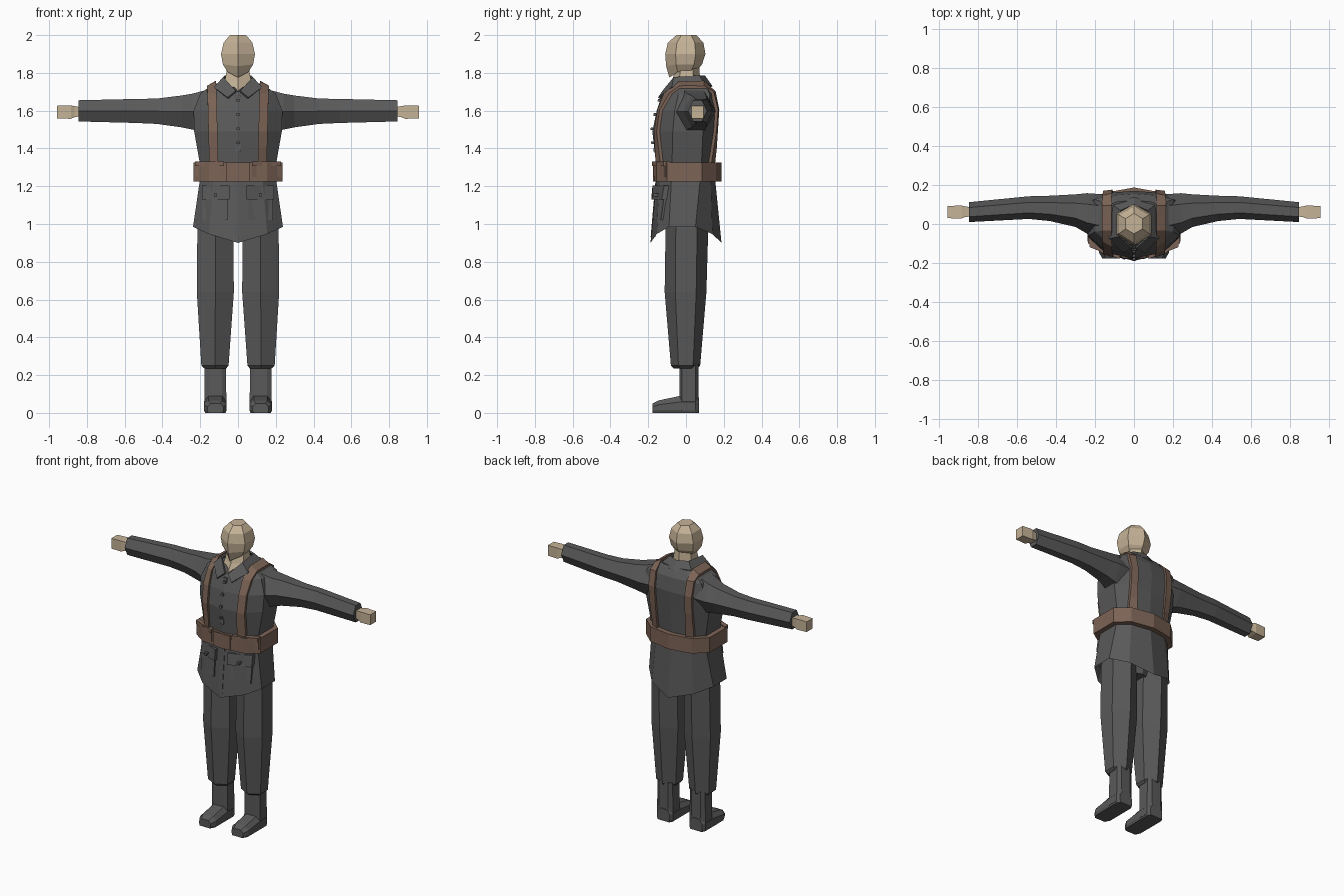
import bpy, bmesh
from mathutils import Vector
from mathutils.bvhtree import BVHTree

cube = bpy.data.objects.get("Cube")
if cube:
    bpy.data.objects.remove(cube)


def material(name, rgb):
    m = bpy.data.materials.new(name)
    m.use_nodes = True
    m.diffuse_color = (*rgb, 1)
    m.node_tree.nodes["Principled BSDF"].inputs["Base Color"].default_value = (*rgb, 1)
    return m


CLOTH = material("grey cloth", (0.10, 0.10, 0.10))
SKIN = material("pale skin", (0.56, 0.45, 0.31))
LEATHER = material("brown leather", (0.20, 0.125, 0.092))


def make(name, verts, faces, mat):
    mesh = bpy.data.meshes.new(name)
    mesh.from_pydata([tuple(v) for v in verts], [], faces)
    bm = bmesh.new()
    bm.from_mesh(mesh)
    bmesh.ops.recalc_face_normals(bm, faces=bm.faces)
    bm.to_mesh(mesh)
    bm.free()
    mesh.materials.append(mat)
    obj = bpy.data.objects.new(name, mesh)
    bpy.context.collection.objects.link(obj)
    return obj


def loft(name, rings, mat):
    """Join equal rings of points into a closed solid."""
    n = len(rings[0])
    verts = [p for r in rings for p in r]
    faces = [(i * n + j, i * n + (j + 1) % n, (i + 1) * n + (j + 1) % n, (i + 1) * n + j)
             for i in range(len(rings) - 1) for j in range(n)]
    faces += [tuple(range(n)), tuple(range(len(verts) - n, len(verts)))]
    return make(name, verts, faces, mat)


def both(half):
    """Close a half ring, running front to back, by mirroring it in x."""
    return half + [(-x, y, z) for x, y, z in half[-2:0:-1]]


def body_ring(z, w, f, mf, sf, sb, mb, b, front_drop=0.0, back_drop=0.0):
    m = 0.65 * w
    return both([(0, -f, z - front_drop), (m, -mf, z - front_drop * 0.45), (w, -sf, z),
                 (w, sb, z), (m, mb, z - back_drop * 0.45), (0, b, z - back_drop)])


def hex_ring(z, w, f, b, cx=0.0, drop=0.0, side=0.5):
    return [(cx, -f, z - drop), (cx + w, -f * side, z), (cx + w, b * side, z),
            (cx, b, z), (cx - w, b * side, z), (cx - w, -f * side, z)]


def tree(obj):
    return BVHTree.FromPolygons([v.co for v in obj.data.vertices],
                                [p.vertices[:] for p in obj.data.polygons])


def hit(bvh, origin, direction):
    return bvh.ray_cast(Vector(origin), Vector(direction))[0]


def plate(name, bvh, x0, x1, z0, z1, depth, mat, sink=0.02):
    """Raise a panel from the front of a surface."""
    outer = [hit(bvh, (x, -1, z), (0, 1, 0)) + Vector((0, -depth, 0))
             for x, z in ((x0, z0), (x1, z0), (x1, z1), (x0, z1))]
    inner = [p + Vector((0, depth + sink, 0)) for p in outer]
    return loft(name, [inner, outer], mat)


# Jacket, with the hem pointed at front and back
jacket = loft("jacket", [
    body_ring(1.06, 0.20, 0.14, 0.12, 0.08, 0.05, 0.11, 0.14),
    body_ring(0.985, 0.238, 0.188, 0.155, 0.09, 0.05, 0.14, 0.188, 0.085, 0.085),
    body_ring(1.28, 0.195, 0.155, 0.138, 0.075, 0.08, 0.13, 0.15),
    body_ring(1.49, 0.232, 0.178, 0.145, 0.07, 0.09, 0.15, 0.16),
    body_ring(1.60, 0.235, 0.155, 0.13, 0.06, 0.12, 0.158, 0.17),
    body_ring(1.69, 0.20, 0.125, 0.10, 0.04, 0.125, 0.145, 0.155),
    body_ring(1.745, 0.125, 0.11, 0.08, 0.03, 0.10, 0.115, 0.12, 0.045),
], CLOTH)
jacket_tree = tree(jacket)

# Collar flaps
top = [(0.012, -0.125, 1.705), (0.078, -0.065, 1.778), (0.07, 0.07, 1.787), (0, 0.10, 1.787)]
low = [(0.055, -0.148, 1.67), (0.128, -0.075, 1.725), (0.112, 0.10, 1.74), (0, 0.14, 1.73)]
collar = make("collar", top + low, [(i, i + 1, i + 5, i + 4) for i in range(3)], CLOTH)
collar.modifiers.new("Mirror", "MIRROR").use_clip = True
collar.modifiers.new("Thickness", "SOLIDIFY").thickness = 0.012

# Neck and head
loft("neck", [hex_ring(1.70, 0.08, 0.108, 0.08), hex_ring(1.755, 0.07, 0.075, 0.075),
              hex_ring(1.84, 0.055, 0.05, 0.07)], SKIN)
loft("head", [
    hex_ring(1.805, 0.055, 0.088, 0.05, drop=0.03),
    hex_ring(1.845, 0.08, 0.105, 0.085, drop=0.01),
    hex_ring(1.90, 0.09, 0.11, 0.103),
    hex_ring(1.96, 0.076, 0.096, 0.092),
    hex_ring(2.0, 0.043, 0.05, 0.055),
], SKIN)

# Belt and buckle
belt_shape = (0.235, 0.175, 0.155, 0.10, 0.085, 0.16, 0.187)
belt = loft("belt", [body_ring(1.225, *belt_shape), body_ring(1.325, *belt_shape)], LEATHER)
belt_tree = tree(belt)
plate("belt_buckle", belt_tree, -0.062, 0.062, 1.228, 1.322, 0.008, LEATHER)

# Jacket front placket and buttons
plate("placket", jacket_tree, -0.012, 0.012, 1.385, 1.68, 0.008, CLOTH)
for i in range(4):
    z = 1.43 + 0.075 * i
    plate("jacket_button", jacket_tree, -0.008, 0.008, z - 0.007, z + 0.007, 0.014, CLOTH)
plate("skirt_placket", jacket_tree, -0.014, 0.014, 0.93, 1.23, 0.004, CLOTH)


def hex_tube(x, y0, y1, z0, z1):
    """Arm section across x, with an edge along its front and back."""
    d, m = (y1 - y0) * 0.27, (z0 + z1) / 2
    return [(x, y0, m), (x, y0 + d, z1), (x, y1 - d, z1),
            (x, y1, m), (x, y1 - d, z0), (x, y0 + d, z0)]


def box_section(x, y0, y1, z0, z1):
    return [(x, y0, z0), (x, y1, z0), (x, y1, z1), (x, y0, z1)]


def flip(rings, s):
    return [[(s * x, y, z) for x, y, z in r] for r in rings]


for s, side in ((1, "left"), (-1, "right")):
    # Sleeve and hand
    loft(side + "_sleeve", flip([
        hex_tube(0.13, -0.08, 0.15, 1.47, 1.72),
        hex_tube(0.24, -0.05, 0.158, 1.50, 1.69),
        hex_tube(0.30, -0.015, 0.152, 1.512, 1.68),
        hex_tube(0.43, 0.015, 0.145, 1.53, 1.664),
        hex_tube(0.54, 0.026, 0.142, 1.535, 1.662),
        hex_tube(0.845, 0.01, 0.112, 1.543, 1.655),
    ], s), CLOTH)
    loft(side + "_hand", flip([
        box_section(0.83, 0.04, 0.085, 1.572, 1.618),
        box_section(0.865, 0.036, 0.09, 1.565, 1.624),
        box_section(0.885, 0.028, 0.095, 1.557, 1.628),
        box_section(0.957, 0.03, 0.092, 1.558, 1.626),
    ], s), SKIN)

    # Trouser leg, tucked in at the ankle
    loft(side + "_trouser_leg", [
        hex_ring(0.236, 0.058, 0.065, 0.06, s * 0.12),
        hex_ring(0.25, 0.072, 0.08, 0.075, s * 0.122),
        hex_ring(0.64, 0.098, 0.113, 0.108, s * 0.12),
        hex_ring(0.98, 0.095, 0.108, 0.118, s * 0.12),
        hex_ring(1.08, 0.085, 0.10, 0.11, s * 0.11),
    ], CLOTH)

    # Boot: shaft, then a foot lofted from heel to toe
    c = s * 0.12
    loft(side + "_boot_shaft", [
        [(c - w, -0.022, z), (c - w * 0.6, -0.034, z), (c + w * 0.6, -0.034, z),
         (c + w, -0.022, z), (c + w, 0.05, z), (c + w * 0.6, 0.066, z),
         (c - w * 0.6, 0.066, z), (c - w, 0.05, z)]
        for z, w in ((0.01, 0.06), (0.09, 0.058), (0.26, 0.056))], CLOTH)
    loft(side + "_boot_foot", [
        [(c - w, y, 0.014), (c - w * 0.9, y, 0), (c + w * 0.9, y, 0), (c + w, y, 0.014),
         (c + w, y, h * 0.65), (c + w * 0.6, y, h), (c - w * 0.6, y, h), (c - w, y, h * 0.65)]
        for y, w, h in ((0.068, 0.046, 0.08), (0.05, 0.06, 0.09), (-0.03, 0.06, 0.09),
                        (-0.145, 0.06, 0.066), (-0.178, 0.042, 0.05))], CLOTH)

    # Skirt pockets with flaps, and belt pouches with lids
    for name, x0, x1, z0, z1, depth in (("pocket", 0.055, 0.185, 1.02, 1.19, 0.008),
                                        ("pocket_flap", 0.045, 0.19, 1.13, 1.205, 0.022)):
        plate(side + "_" + name, jacket_tree, *sorted((s * x0, s * x1)), z0, z1, depth, CLOTH)
    plate(side + "_flap_button", jacket_tree, s * 0.12 - 0.008, s * 0.12 + 0.008,
          1.145, 1.161, 0.028, CLOTH)
    for name, z0, z1, depth in (("belt_pouch", 1.24, 1.32, 0.006),
                                ("pouch_lid", 1.298, 1.322, 0.014)):
        lid = plate(side + "_" + name, belt_tree, *sorted((s * 0.075, s * 0.228)),
                    z0, z1, depth, LEATHER)
        lid.location.z = 0.008

    # Shoulder strap wrapped over the jacket
    rings = []
    path = [((-1, z), (1, 0)) for z in (1.31, 1.40, 1.49, 1.60, 1.68)]
    path += [((y, 3), (0, -1)) for y in (-0.03, 0.03, 0.09)]
    path += [((1, z), (-1, 0)) for z in (1.69, 1.60, 1.49, 1.40, 1.31)]
    for i, ((y, z), (dy, dz)) in enumerate(path):
        x = s * (0.128 + 0.012 * min(i, 5, 12 - i) / 5)
        edges = [hit(jacket_tree, (x + e, y, z), (0, dy, dz)) for e in (-0.024, 0.024)]
        mid = (edges[0] + edges[1]) / 2
        out = Vector((0, mid.y - 0.02, mid.z - 1.55 if mid.z > 1.6 else 0)).normalized()
        rings.append([edges[0] - out * 0.012, edges[1] - out * 0.012,
                      edges[1] + out * 0.016, edges[0] + out * 0.016])
    loft(side + "_shoulder_strap", rings, LEATHER)

# Seat of the trousers, hidden under the jacket skirt
loft("trouser_seat", [hex_ring(0.95, 0.12, 0.07, 0.08), hex_ring(1.10, 0.18, 0.11, 0.11)], CLOTH)
